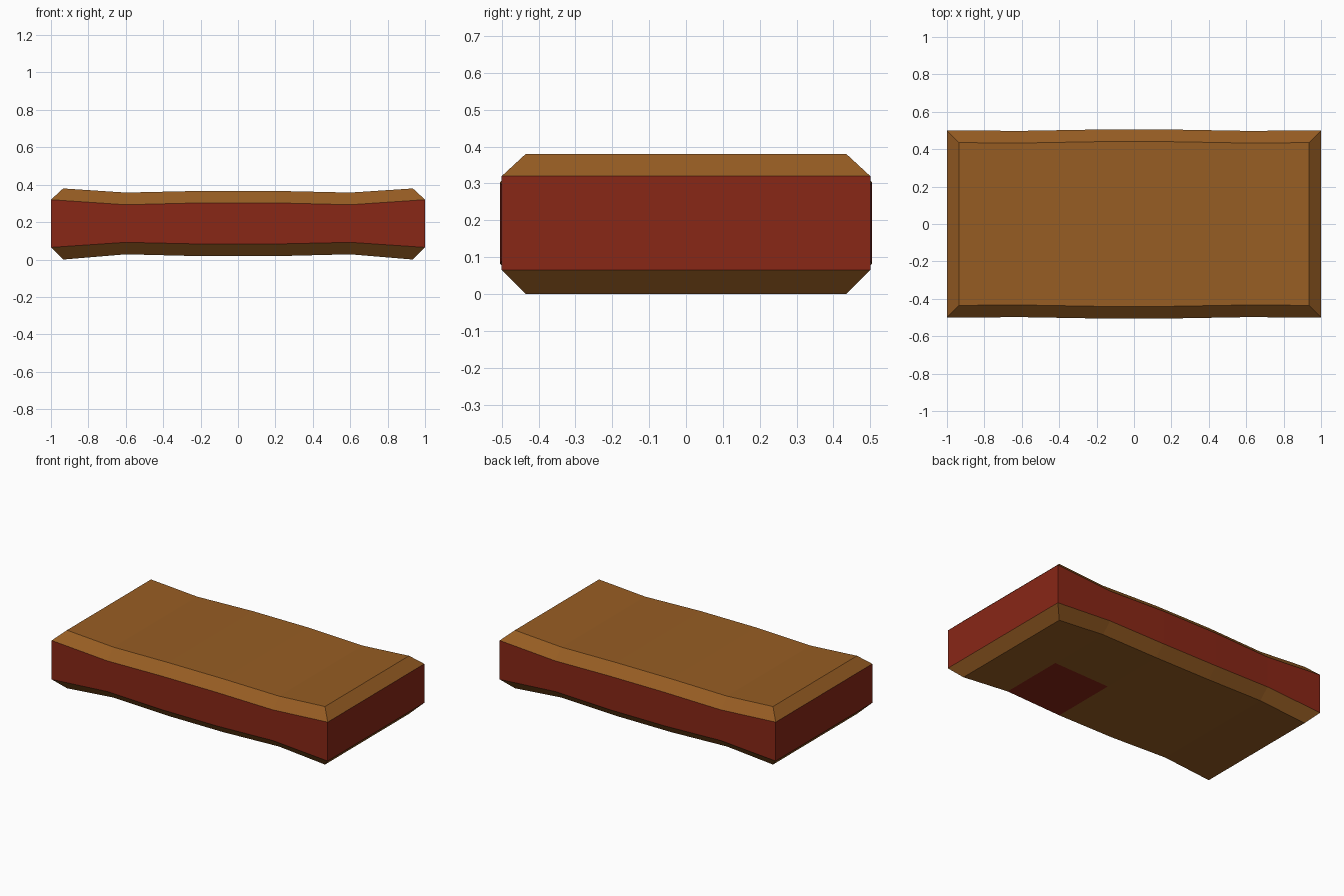
import bpy, bmesh

if "Cube" in bpy.data.objects:
    bpy.data.objects.remove(bpy.data.objects["Cube"])

# half profile by |x| column: half depth, side bottom z, side top z, base z, top z
COLS = {
    1.0: (0.500, 0.065, 0.320, 0.000, 0.380),
    0.6: (0.498, 0.092, 0.293, 0.028, 0.358),
    0.2: (0.505, 0.083, 0.303, 0.018, 0.367),
}
XS = [-1.0, -0.6, -0.2, 0.2, 0.6, 1.0]
INSET = 0.065


def material(name, rgb):
    m = bpy.data.materials.new(name)
    m.diffuse_color = (*rgb, 1)
    m.use_nodes = True
    m.node_tree.nodes["Principled BSDF"].inputs["Base Color"].default_value = m.diffuse_color
    return m


bm = bmesh.new()


def layer(z_index, inset):
    """Grid of points (column, row) at one height level."""
    grid = {}
    for i, x in enumerate(XS):
        col = COLS[abs(x)]
        px = x - inset * (1 if x > 0 else -1) if abs(x) == 1 else x
        for j in (0, 1, 2):
            on_rim = i in (0, 5) or j != 1
            if on_rim or inset:
                grid[i, j] = bm.verts.new((px, (j - 1) * (col[0] - inset), col[z_index]))
    return grid


base, low = layer(3, INSET), layer(1, 0)
high, top = layer(2, 0), layer(4, INSET)

# Red side band with wooden bevels above and below
rim = ([(i, 0) for i in range(6)] + [(5, 1)]
       + [(i, 2) for i in range(5, -1, -1)] + [(0, 1)])
for a, b, mat in ((base, low, 0), (low, high, 1), (high, top, 0)):
    for p, q in zip(rim, rim[1:] + rim[:1]):
        bm.faces.new((a[p], a[q], b[q], b[p])).material_index = mat

# Top and bottom caps, with one red patch underneath
for i in range(5):
    for j in range(2):
        loop = [(i, j), (i + 1, j), (i + 1, j + 1), (i, j + 1)]
        bm.faces.new([top[k] for k in loop])
        under = bm.faces.new([base[k] for k in reversed(loop)])
        under.material_index = 1 if (i, j) == (3, 0) else 0

mesh = bpy.data.meshes.new("padded_slab")
bm.to_mesh(mesh)
bm.free()
mesh.materials.append(material("brown", (0.31, 0.11, 0.017)))
mesh.materials.append(material("red", (0.25, 0.02, 0.008)))
slab = bpy.data.objects.new("padded_slab", mesh)
bpy.context.collection.objects.link(slab)
